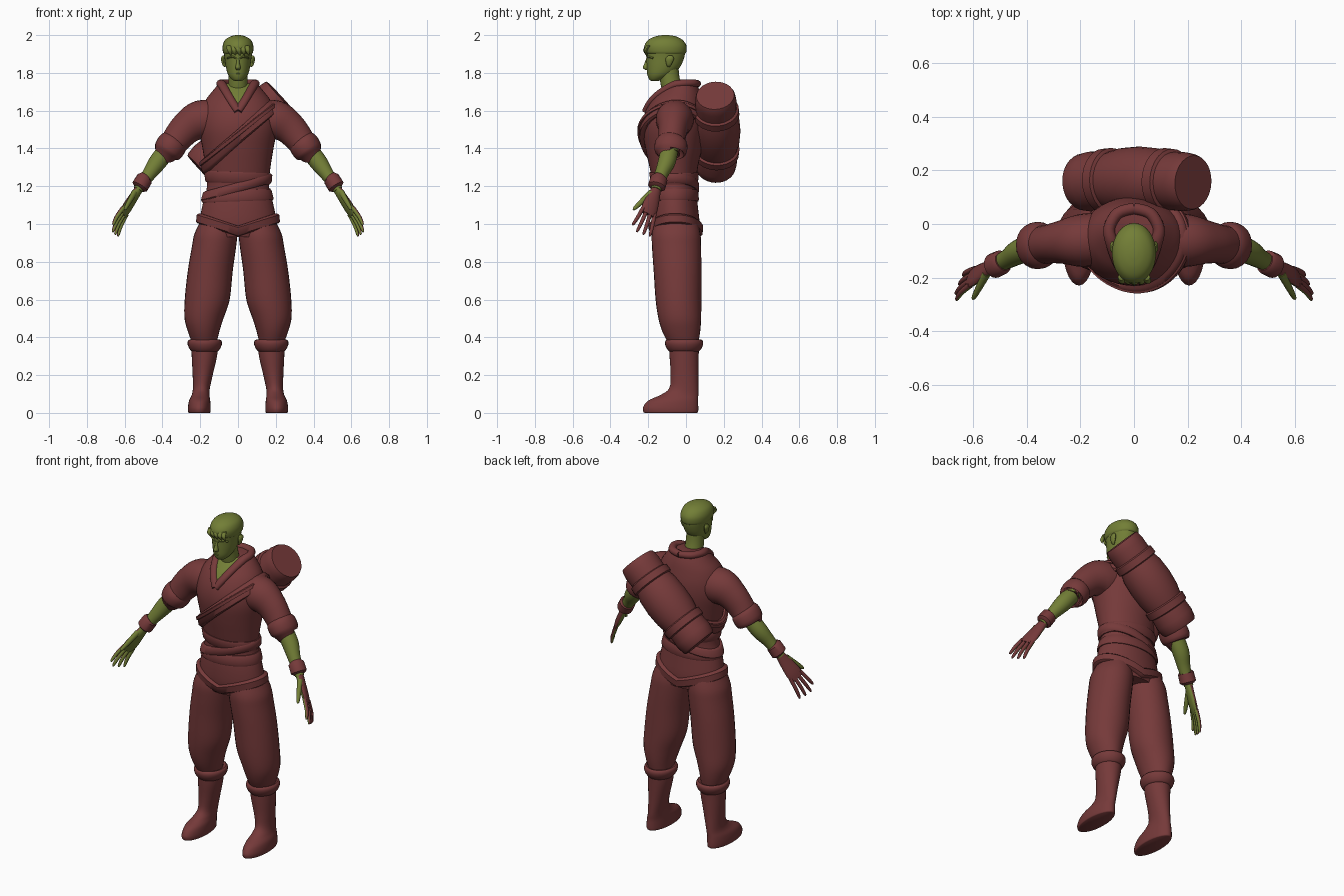
import bpy, bmesh, math
from mathutils import Vector

if "Cube" in bpy.data.objects:
    bpy.data.objects.remove(bpy.data.objects["Cube"])

def material(name, rgb):
    m = bpy.data.materials.new(name)
    m.diffuse_color = (*rgb, 1)
    m.use_nodes = True
    m.node_tree.nodes["Principled BSDF"].inputs["Base Color"].default_value = m.diffuse_color
    return m

CLOTH = material("dull red cloth", (0.18, 0.042, 0.042))
SKIN = material("olive green skin", (0.17, 0.21, 0.037))

def smooth(pts, k):
    """Catmull-Rom interpolation of number tuples, k steps per span."""
    out = []
    for i in range(len(pts) - 1):
        p0, p1, p2, p3 = pts[max(i - 1, 0)], pts[i], pts[i + 1], pts[min(i + 2, len(pts) - 1)]
        for j in range(k):
            t = j / k
            out.append(tuple(0.5 * (2 * b + (c - a) * t + (2 * a - 5 * b + 4 * c - d) * t * t
                       + (3 * b - a - 3 * c + d) * t ** 3) for a, b, c, d in zip(p0, p1, p2, p3)))
    return out + [tuple(pts[-1])]

def build(name, rings, mats, sx=1, closed=False, rule=None):
    """Skin a list of equal point loops; cap the ends unless closed."""
    bm = bmesh.new()
    vs = [[bm.verts.new((p[0] * sx, p[1], p[2])) for p in r] for r in rings]
    n, m = len(vs[0]), len(vs)
    for i in range(m if closed else m - 1):
        a, b = vs[i], vs[(i + 1) % m]
        for j in range(n):
            bm.faces.new((a[j], a[(j + 1) % n], b[(j + 1) % n], b[j]))
    if not closed:
        bm.faces.new(vs[0])
        bm.faces.new(vs[-1])
    bmesh.ops.recalc_face_normals(bm, faces=bm.faces)
    for f in bm.faces:
        f.smooth = True
        if rule:
            f.material_index = rule(Vector((f.normal.x * sx, f.normal.y, f.normal.z)))
    for e in bm.edges:
        if len(e.link_faces) == 2 and e.calc_face_angle(0) > math.radians(45):
            e.smooth = False
    me = bpy.data.meshes.new(name)
    bm.to_mesh(me)
    bm.free()
    for mt in mats:
        me.materials.append(mt)
    ob = bpy.data.objects.new(name, me)
    bpy.context.collection.objects.link(ob)
    return ob

def tube(name, pts, mat, k=4, n=24, ax=None, mirror=False, rule=None):
    """Loft ellipses (x, y, z, ra, rb): horizontal, or across the path if ax is given."""
    pts = smooth(pts, k) if k > 1 else pts
    rings = []
    for i, (x, y, z, ra, rb) in enumerate(pts):
        a, b = Vector((1, 0, 0)), Vector((0, 1, 0))
        if ax is not None:
            t = (Vector(pts[min(i + 1, len(pts) - 1)][:3]) - Vector(pts[max(i - 1, 0)][:3])).normalized()
            a = (Vector(ax) - t * t.dot(Vector(ax))).normalized()
            b = t.cross(a)
        rings.append([Vector((x, y, z)) + a * ra * math.cos(q * math.tau / n)
                      + b * rb * math.sin(q * math.tau / n) for q in range(n)])
    mats = mat if isinstance(mat, list) else [mat]
    for sx, side in ((1, "_left"), (-1, "_right")) if mirror else ((1, ""),):
        build(name + side, rings, mats, sx, rule=rule)

# --- torso: tunic body ---
TORSO = smooth([(0, -.05, .93, .18, .115), (0, -.055, 1.0, .203, .127), (0, -.06, 1.1, .188, .122),
                (0, -.06, 1.2, .164, .113), (0, -.065, 1.3, .172, .128), (0, -.065, 1.4, .188, .15),
                (0, -.065, 1.5, .205, .165), (0, -.06, 1.58, .2, .16), (0, -.05, 1.65, .175, .138),
                (0, -.035, 1.7, .138, .11), (0, -.02, 1.745, .1, .075)], 4)
tube("tunic_body", TORSO, CLOTH, k=1, n=40)

def torso_at(z):
    for p, q in zip(TORSO, TORSO[1:]):
        if z <= q[2]:
            t = max(0, (z - p[2]) / (q[2] - p[2]))
            return [a + (b - a) * t for a, b in zip(p, q)]
    return TORSO[-1]

def front_y(x, z):
    _, cy, _, rx, ry = torso_at(z)
    return cy - ry * math.sqrt(max(0, 1 - (x / rx) ** 2))

# --- bands that hug the torso ---
def band(name, height, width, thick, n=64):
    """height(x) gives the band's z; it follows the torso outline."""
    section = [(-1, -.6), (-1, .5), (-.7, 1), (.7, 1), (1, .5), (1, -.6)]
    rings = []
    for i in range(n):
        c, s = math.cos(i * math.tau / n), math.sin(i * math.tau / n)
        ring = []
        for u, off in section:
            z = height(0) + u * width / 2
            for _ in range(60):
                z += 0.25 * (height(torso_at(z)[3] * c) + u * width / 2 - z)
            _, cy, _, rx, ry = torso_at(z)
            ring.append(((rx + off * thick) * c, cy + (ry + off * thick) * s, z))
        rings.append(ring)
    build(name, rings, [CLOTH], closed=True)

band("shoulder_strap", lambda x: 1.46 + .9 * x, .085, .022)
band("strap_edge", lambda x: 1.475 + .9 * x, .03, .029)
band("waist_wrap_upper", lambda x: 1.245 - .04 * x, .06, .01)
band("waist_wrap_middle", lambda x: 1.195 + .28 * x, .05, .015)
band("waist_wrap_lower", lambda x: 1.15 + .04 * x, .06, .01)
band("hip_hem", lambda x: .962 + .34 * abs(x), .055, .02)

# --- open neck: skin patch and lapels ---
bm = bmesh.new()
rows = []
for i in range(13):
    z = 1.615 + .13 * i / 12
    w = .001 + .07 * i / 12
    rows.append([bm.verts.new((w * u / 4, front_y(w * u / 4, z) - .006, z)) for u in range(-4, 5)])
for r, q in zip(rows, rows[1:]):
    for j in range(8):
        bm.faces.new((r[j], r[j + 1], q[j + 1], q[j])).smooth = True
me = bpy.data.meshes.new("chest_skin")
bm.to_mesh(me)
bm.free()
me.materials.append(SKIN)
bpy.context.collection.objects.link(bpy.data.objects.new("chest_skin", me))

lapel = [(x, front_y(x, z) - .002, z, .016, .022) for x, z in ((0, 1.6), (.03, 1.645), (.057, 1.69))]
lapel += [(.083, -.07, 1.735, .02, .024), (.092, -.015, 1.745, .02, .022),
          (.06, .04, 1.745, .02, .022), (0, .058, 1.742, .02, .022)]
tube("lapel", lapel, CLOTH, n=12, ax=(.3, -.3, 1), mirror=True)

# --- neck and head ---
tube("neck", [(0, -.055, 1.66, .06, .055), (0, -.075, 1.72, .053, .055), (0, -.088, 1.78, .05, .053),
              (0, -.095, 1.84, .05, .055)], SKIN)
tube("head", [(0, -.165, 1.757, .016, .018), (0, -.158, 1.765, .032, .036), (0, -.138, 1.79, .052, .066),
              (0, -.12, 1.83, .064, .088), (0, -.11, 1.88, .071, .1), (0, -.108, 1.92, .076, .104),
              (0, -.108, 1.955, .074, .1), (0, -.108, 1.983, .056, .076), (0, -.108, 1.997, .018, .026)],
     SKIN, n=32)
tube("hair_cap", [(0, -.106, 1.9, .073, .1), (0, -.108, 1.912, .08, .11), (0, -.109, 1.945, .081, .111),
                  (0, -.109, 1.975, .068, .09), (0, -.108, 1.993, .04, .055), (0, -.108, 2.0, .012, .016)],
     SKIN, n=32)
for i in range(-2, 3):
    x = i * .024
    y = -.214 + .3 * abs(x) ** 1.4
    tube("fringe_lock", [(x, y + .012, 1.945, .012, .012), (x + .003, y - .004, 1.92, .013, .009),
                         (x + .01, y + .004, 1.893, .002, .002)], SKIN, n=8)
tube("nose", [(0, -.203, 1.875, .007, .008), (0, -.208, 1.85, .009, .012), (0, -.211, 1.828, .014, .018),
              (0, -.204, 1.815, .009, .01)], SKIN, n=12)
tube("brow", [(.008, -.203, 1.877, .006, .007), (.03, -.199, 1.886, .006, .008),
              (.055, -.174, 1.878, .005, .006)], SKIN, n=8, ax=(0, 0, 1), mirror=True)
tube("lips", [(-.022, -.19, 1.795, .003, .004), (0, -.2, 1.796, .007, .008), (.022, -.19, 1.795, .003, .004)],
     SKIN, n=8, ax=(0, 0, 1))
tube("ear", [(.07, -.092, 1.832, .004, .006), (.075, -.09, 1.845, .009, .014), (.079, -.086, 1.875, .011, .022),
             (.077, -.084, 1.893, .005, .01)], SKIN, n=12, mirror=True)

# --- arms ---
tube("sleeve", [(.11, -.055, 1.555, .1, .1), (.2, -.062, 1.55, .098, .104), (.27, -.068, 1.51, .08, .088),
                (.32, -.075, 1.455, .072, .078), (.355, -.08, 1.405, .074, .068)], CLOTH, ax=(0, 1, 0), mirror=True)
tube("sleeve_cuff", [(.332, -.077, 1.445, .068, .068), (.343, -.079, 1.43, .084, .078),
                     (.36, -.08, 1.405, .088, .08), (.377, -.082, 1.38, .082, .074),
                     (.383, -.083, 1.37, .062, .058), (.379, -.082, 1.377, .045, .045)],
     CLOTH, k=2, ax=(0, 1, 0), mirror=True)
tube("forearm", [(.345, -.08, 1.43, .044, .046), (.42, -.1, 1.335, .047, .048), (.47, -.13, 1.265, .036, .037),
                 (.53, -.16, 1.18, .027, .025)], SKIN, n=20, ax=(0, 1, 0), mirror=True)
tube("wrist_band", [(.489, -.14, 1.245, .036, .036), (.494, -.143, 1.24, .046, .044), (.52, -.155, 1.198, .047, .045),
                    (.526, -.158, 1.19, .034, .032)], CLOTH, k=1, n=20, ax=(0, 1, 0), mirror=True)

# --- hands: red on the back, skin on the palm ---
wrist, knuckle = Vector((.525, -.157, 1.185)), Vector((.605, -.2, 1.06))
along = (knuckle - wrist).normalized()
back = Vector((.8, .45, .35))
back = (back - along * back.dot(along)).normalized()
side = along.cross(back)
if side.y > 0:
    side = -side
glove = lambda nrm: 0 if nrm.dot(back) > -.15 else 1

def limb(name, stations, mats, n=10, rule=None):
    pts = [(*p, a, b) for p, a, b in stations]
    tube(name, pts, mats, k=3, n=n, ax=side, mirror=True, rule=rule)

limb("palm", [(wrist, .026, .022), (wrist.lerp(knuckle, .4), .038, .02), (wrist.lerp(knuckle, .8), .046, .018),
              (knuckle + along * .012, .042, .012)], [CLOTH, SKIN], 16, glove)
for i, length in enumerate((.105, .13, .125, .115)):
    u = (i - 1.5) * -.024
    base = knuckle + side * u
    way = along + side * u * 5 - back * .05
    limb("finger", [(base - along * .01, .011, .012), (base + way * length * .5, .0105, .011),
                    (base + way * length * .9 - back * .008, .008, .008),
                    (base + way * length - back * .012, .003, .003)], [CLOTH, SKIN], 10, glove)
root = wrist + along * .035 + side * .02
tip = Vector((.6, -.28, 1.075))
limb("thumb", [(root, .018, .016), (root.lerp(tip, .5), .015, .013), (root.lerp(tip, .9), .01, .009),
               (tip, .003, .003)], [SKIN], 10)

# --- legs and boots ---
tube("trouser_leg", [(.105, -.052, 1.02, .09, .11), (.117, -.052, .95, .113, .128), (.127, -.05, .88, .117, .13),
                     (.147, -.045, .75, .119, .126), (.163, -.04, .6, .119, .121), (.18, -.033, .5, .103, .113),
                     (.182, -.025, .43, .083, .1), (.178, -.015, .37, .065, .08)], CLOTH, n=28, mirror=True)
tube("boot", [(.176, -.01, .375, .072, .08), (.178, -.01, .3, .067, .077), (.187, -.008, .2, .053, .073),
              (.194, -.012, .13, .045, .077), (.198, -.035, .095, .047, .1), (.203, -.068, .065, .056, .132),
              (.205, -.081, .03, .06, .146), (.205, -.081, .006, .059, .145), (.205, -.081, 0, .055, .138)],
     CLOTH, n=28, mirror=True)
tube("boot_cuff", [(.176, -.01, .325, .068, .078), (.176, -.01, .338, .08, .09), (.176, -.01, .36, .09, .1),
                   (.176, -.01, .378, .09, .1), (.176, -.01, .388, .08, .09), (.176, -.01, .38, .06, .07)],
     CLOTH, k=2, n=28, mirror=True)

# --- bedroll slung across the back, with two belts ---
low, high = Vector((-.2, .155, 1.29)), Vector((.22, .155, 1.68))
profile = [(0, .098), (.02, .105), (.1, .112), (.2, .108), (.21, .12), (.28, .122), (.29, .11), (.38, .121),
           (.52, .126), (.66, .121), (.73, .11), (.74, .122), (.81, .12), (.82, .108), (.92, .11), (.98, .105), (1, .1)]
tube("bedroll", [(*(low.lerp(high, t) + Vector((0, .03 * t * (1 - t), 0))), r, r) for t, r in profile],
     CLOTH, k=1, n=28, ax=(0, 1, 0))
